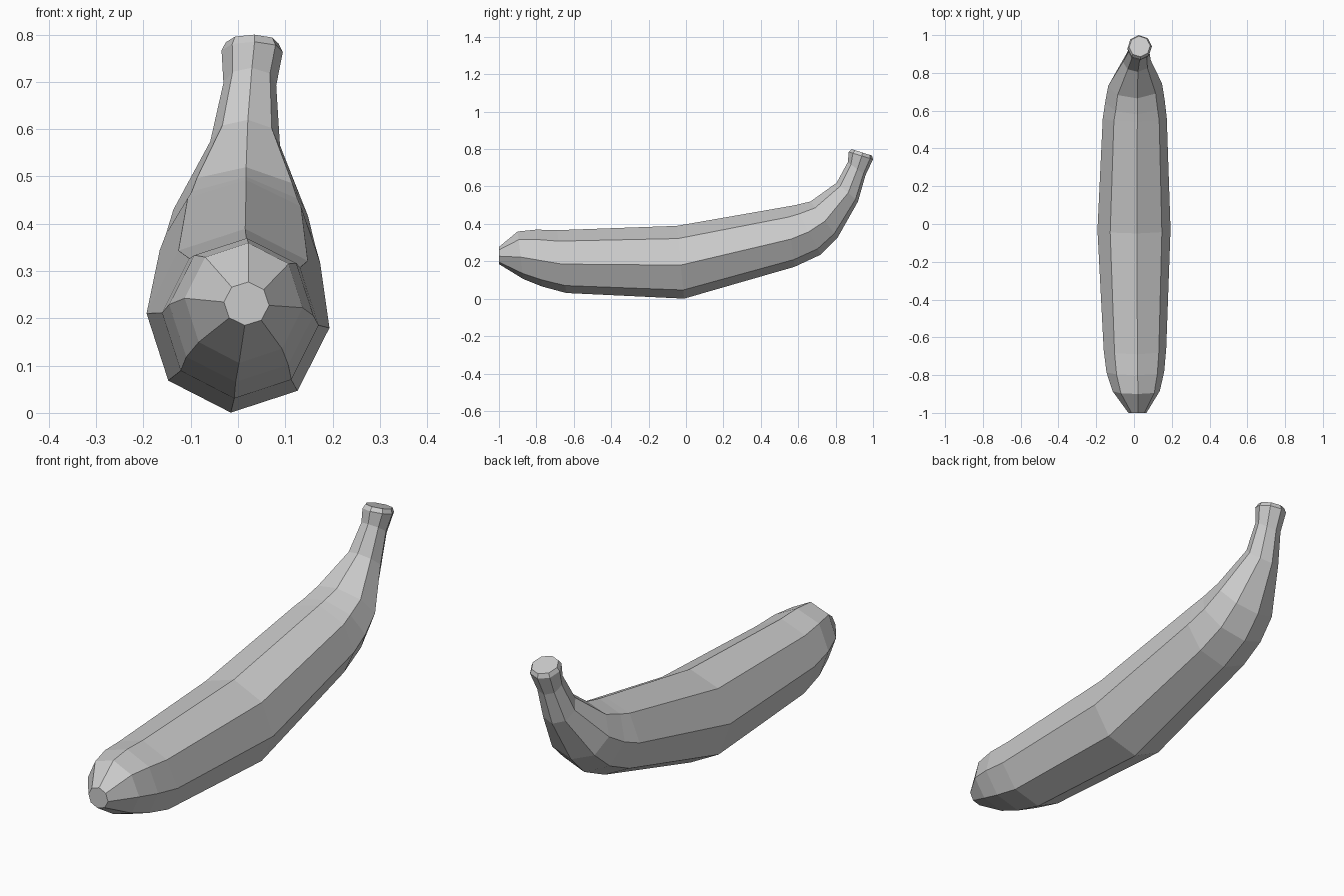
import bpy, bmesh, math
from mathutils import Vector

cube = bpy.data.objects.get("Cube")
if cube:
    bpy.data.objects.remove(cube, do_unlink=True)

SIDES = 8
ROLL = math.radians(-4.5)

# Rings from blossom end to stalk: top (y, z), bottom (y, z), half width, x shift
RINGS = [
    ((-1.0, .277), (-1.0, .185), .048, .018),
    ((-.90, .36), (-.87, .105), .125, .012),
    ((-.80, .37), (-.77, .065), .153, .007),
    ((-.69, .367), (-.64, .03), .166, .005),
    ((-.05, .39), (-.01, 0), .194, 0),
    ((.54, .493), (.58, .17), .17, .004),
    ((.58, .50), (.72, .235), .158, .005),
    ((.665, .52), (.81, .325), .143, .006),
    ((.805, .62), (.92, .52), .074, .015),
    ((.865, .73), (.96, .66), .056, .025),
    ((.87, .785), (1.0, .745), .065, .03),
    ((.885, .80), (.995, .765), .056, .03),
]


def make_ring(bm, top, bottom, width, shift):
    """Add one slanted, slightly rolled polygon of the body."""
    top, bottom = Vector((shift, *top)), Vector((shift, *bottom))
    middle, up = (top + bottom) / 2, (top - bottom) / 2
    side = Vector((width, 0, 0))
    angles = [ROLL + math.tau * i / SIDES for i in range(SIDES)]
    return [bm.verts.new(middle + side * math.cos(a) + up * math.sin(a))
            for a in angles]


# Skin colour
skin = bpy.data.materials.new("light_grey")
skin.use_nodes = True
colour = (.6, .6, .6, 1)
skin.diffuse_color = colour
skin.node_tree.nodes["Principled BSDF"].inputs["Base Color"].default_value = colour

# Curved fruit body with stalk, lofted through the rings
bm = bmesh.new()
rings = [make_ring(bm, *r) for r in RINGS]
for a, b in zip(rings, rings[1:]):
    for i in range(SIDES):
        j = (i + 1) % SIDES
        bm.faces.new((a[i], a[j], b[j], b[i]))
bm.faces.new(rings[0])
bm.faces.new(rings[-1])
bmesh.ops.recalc_face_normals(bm, faces=bm.faces[:])

mesh = bpy.data.meshes.new("banana_body")
bm.to_mesh(mesh)
bm.free()
mesh.materials.append(skin)
body = bpy.data.objects.new("banana_body", mesh)
bpy.context.collection.objects.link(body)
